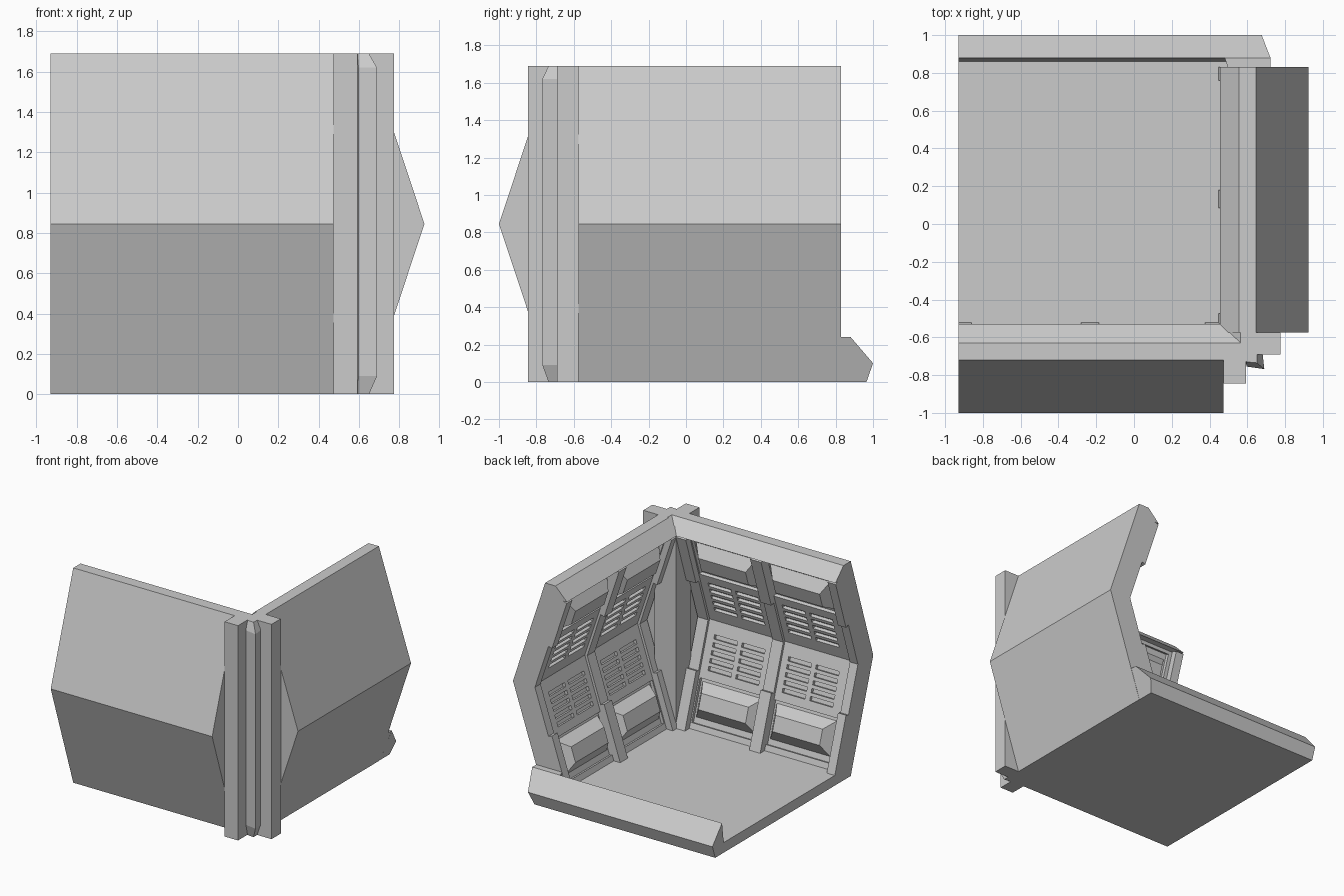
import bpy, bmesh

if "Cube" in bpy.data.objects:
    bpy.data.objects.remove(bpy.data.objects["Cube"])

TOP = 1.69
MID = TOP / 2
SY, SZ = 0.3146, 0.9492      # slope of the leaning wall halves


def loft(bm, rings):
    """Closed solid from rings of equal point count."""
    vs = [[bm.verts.new(p) for p in r] for r in rings]
    n = len(rings[0])
    for a, b in zip(vs, vs[1:]):
        for i in range(n):
            j = (i + 1) % n
            bm.faces.new((a[i], a[j], b[j], b[i]))
    bm.faces.new(vs[0][::-1])
    bm.faces.new(vs[-1])


def finish(bm, name):
    bmesh.ops.remove_doubles(bm, verts=bm.verts, dist=1e-5)
    bmesh.ops.recalc_face_normals(bm, faces=bm.faces)
    me = bpy.data.meshes.new(name)
    bm.to_mesh(me)
    bm.free()
    ob = bpy.data.objects.new(name, me)
    bpy.context.collection.objects.link(ob)
    return ob


def column(name, *levels):
    """Upright solid from (z, [(x, y), ...]) levels."""
    bm = bmesh.new()
    loft(bm, [[(x, y, z) for x, y in pts] for z, pts in levels])
    return finish(bm, name)


def front(x, y, z):
    return (x, y, z)


def side(x, y, z):           # front wall reflected across the corner diagonal
    return (-y - 0.075, -x - 0.1, z)


def on_wall(place, upper, u, s, n):
    """u along the wall, s away from the mid crease, n inwards."""
    y = -0.83 + s * SY + n * SZ
    z = MID - s * SZ + n * SY
    return place(u, y, TOP - z if upper else z)


def block(bm, place, upper, u0, u1, s0, s1, n0, n1, inset_u=0.0, inset_s=0.0):
    def ring(a, b, n):
        return [on_wall(place, upper, u, s, n) for u, s in
                ((u0 + a, s0 + b), (u1 - a, s0 + b), (u1 - a, s1 - b), (u0 + a, s1 - b))]
    loft(bm, [ring(0, 0, n0), ring(inset_u, inset_s, n1)])


WALL = [(-0.72, 0), (-1.0, MID), (-0.72, TOP), (-0.63, TOP), (-0.53, 1.59),
        (-0.58, 1.59), (-0.83, MID), (-0.577, 0.08), (-0.577, 0)]
BAYS = (-0.555, 0.09)

for label, place in (("front", front), ("side", side)):
    # wall shell with rim
    bm = bmesh.new()
    loft(bm, [[place(x, y, z) for y, z in WALL] for x in (-0.93, 0.475)])
    wall = finish(bm, label + "_wall")

    # vent slots and box recesses, cut out of the shell
    bm = bmesh.new()
    for upper in (False, True):
        for c in BAYS:
            block(bm, place, upper, c - 0.275, c + 0.275, 0.43, 0.76, -0.025, 0.03)
            for col in (-0.12, 0.12):
                for row in range(5):
                    s = 0.10 + row * 0.058
                    block(bm, place, upper, c + col - 0.1, c + col + 0.1,
                          s, s + 0.032, -0.025, 0.03)
    cutter = finish(bm, label + "_cutter")
    cutter.hide_render = True
    mod = wall.modifiers.new("cut", 'BOOLEAN')
    mod.operation = 'DIFFERENCE'
    mod.solver = 'EXACT'
    mod.object = cutter
    bpy.context.view_layer.objects.active = wall
    bpy.ops.object.modifier_apply(modifier="cut")
    bpy.data.objects.remove(cutter)

    # bevelled boxes sitting in the recesses
    bm = bmesh.new()
    for upper in (False, True):
        for c in BAYS:
            block(bm, place, upper, c - 0.265, c + 0.265, 0.45, 0.72,
                  -0.03, 0.055, 0.06, 0.075)
    finish(bm, label + "_wall_boxes")

    # ribs: thin near the crease, thick posts near floor and rim
    bm = bmesh.new()
    for upper in (False, True):
        end = 0.79 if upper else 0.84
        for u0, u1 in ((-0.93, -0.86), (-0.28, -0.185), (0.375, 0.465)):
            block(bm, place, upper, u0, u1, 0.0, 0.45, -0.02, 0.02)
            block(bm, place, upper, u0, u1, 0.38, end, -0.02, 0.052)
    finish(bm, label + "_wall_ribs")

# inner corner pillar with mitred rim on top
low = [(0.46, -0.53)] * 3 + [(0.645, -0.53), (0.645, -0.72), (0.46, -0.72)]
high = [(0.46, -0.63), (0.565, -0.63), (0.565, -0.53),
        (0.645, -0.53), (0.645, -0.72), (0.46, -0.72)]
column("corner_pillar", (0, low), (1.59, low), (TOP, high))

# outer corner fins
fins = [(0.475, -0.63), (0.475, -0.845), (0.592, -0.845), (0.592, -0.70), (0.64, -0.69),
        (0.775, -0.69), (0.775, -0.575), (0.565, -0.575), (0.565, -0.63)]
column("corner_fins", (0, fins), (TOP, fins))

# central bar between the fins, tapered at both ends
bar = [(0.58, -0.68), (0.597, -0.755), (0.69, -0.768), (0.68, -0.68)]
tip = [(0.58, -0.68), (0.595, -0.73), (0.65, -0.735), (0.65, -0.68)]
column("corner_bar", (0, tip), (0.09, bar), (1.62, bar), (TOP, tip))

# floor slab
slab = [(-0.93, -0.72), (0.64, -0.72), (0.64, 0.93), (-0.93, 0.93)]
column("floor", (0, slab), (0.08, slab))

# raised sill on the open side, its end following the side wall's lean
bm = bmesh.new()
sill = [(0.85, 0), (0.965, 0), (1.0, 0.1), (0.88, 0.24), (0.86, 0.08)]
loft(bm, [[(-0.93, y, z) for y, z in sill],
          [(0.643 + 0.331 * z, y, z) for y, z in sill]])
finish(bm, "sill")

# filler joining the sill to the side wall
column("sill_joint",
       (0, [(0.5, 0.82), (0.643, 0.82), (0.643, 0.88), (0.5, 0.88)]),
       (0.24, [(0.5, 0.82), (0.722, 0.82), (0.722, 0.88), (0.48, 0.88)]))
